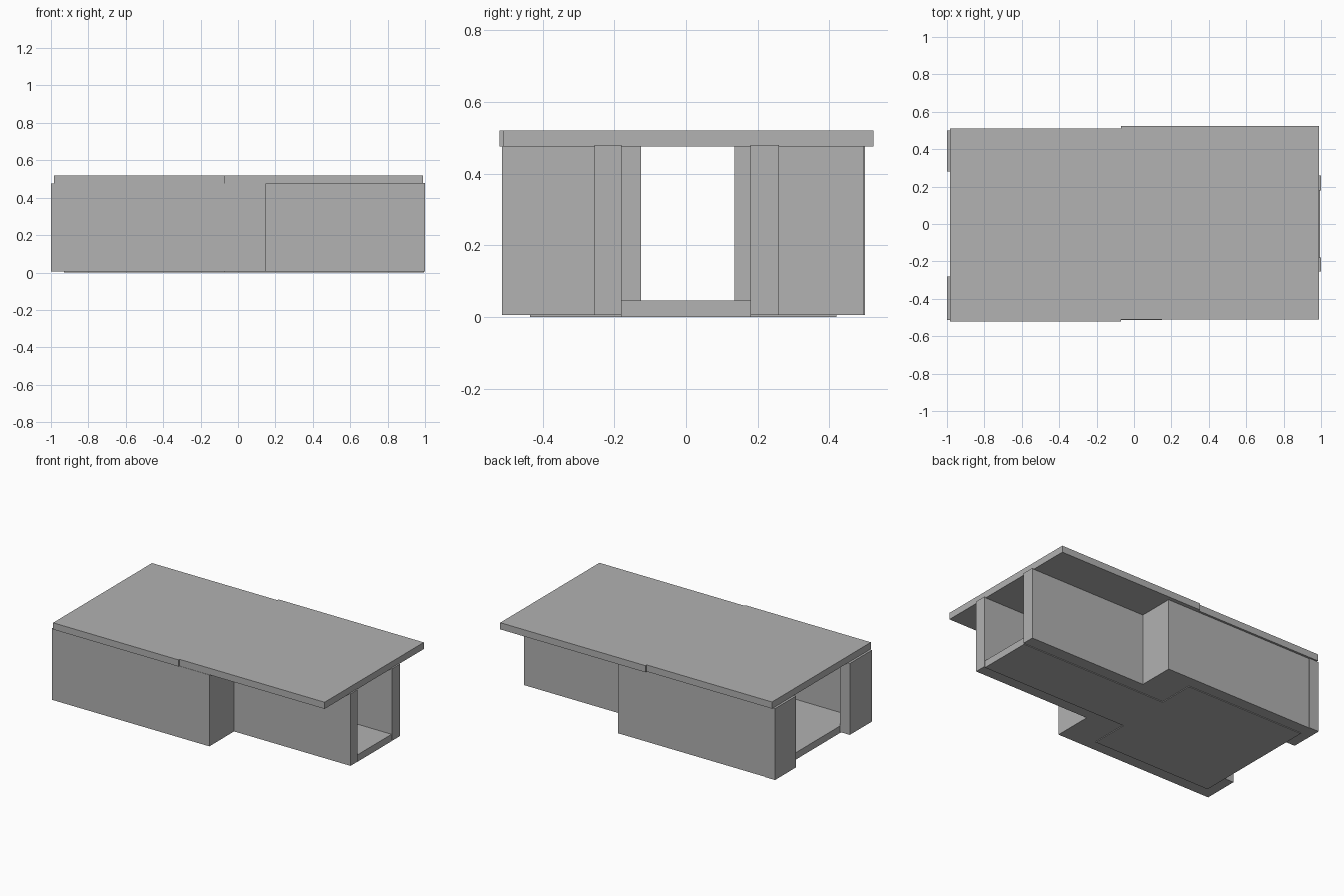
import bpy

cube = bpy.data.objects.get("Cube")
if cube:
    bpy.data.objects.remove(cube, do_unlink=True)

# One plain grey for the whole building
grey = bpy.data.materials.new("plain grey")
grey.use_nodes = True
colour = (0.445, 0.445, 0.445, 1)
grey.diffuse_color = colour
grey.node_tree.nodes["Principled BSDF"].inputs["Base Color"].default_value = colour


def box(name, x, y, z):
    """Flat-sided block given its (min, max) range along each axis."""
    bpy.ops.mesh.primitive_cube_add(size=1, location=[sum(r) / 2 for r in (x, y, z)])
    obj = bpy.context.object
    obj.name = name
    obj.scale = [r[1] - r[0] for r in (x, y, z)]
    bpy.ops.object.transform_apply(location=False, rotation=False, scale=True)
    obj.data.materials.append(grey)
    return obj


WALL = (0.005, 0.476)
NARROW = (0.005, 0.48)
FLOOR = (0.0, 0.046)
SEAM = -0.07      # where the two rooms meet
STEP = 0.15       # where the wide room ends outside
INNER = -0.93     # inside face of the wide end wall

# Floors
box("wide_floor", (INNER, SEAM), (-0.435, 0.42), FLOOR)
box("narrow_floor", (SEAM, 0.995), (-0.18, 0.18), FLOOR)

# Wide room: long walls and the end wall either side of its opening
box("wide_front_wall", (INNER, SEAM), (-0.513, -0.435), WALL)
box("wide_back_wall", (INNER, SEAM), (0.42, 0.496), WALL)
box("end_wall_front", (-1.0, INNER), (-0.513, -0.28), WALL)
box("end_wall_back", (-1.0, INNER), (0.28, 0.5), WALL)

# Thick cross wall either side of the inner doorway
box("cross_wall_front", (SEAM, STEP), (-0.513, -0.125), WALL)
box("cross_wall_back", (SEAM, STEP), (0.135, 0.496), WALL)

# Narrow room walls
box("narrow_front_wall", (STEP, 1.0), (-0.255, -0.18), NARROW)
box("narrow_back_wall", (STEP, 1.0), (0.18, 0.26), NARROW)

# Two roof slabs, slightly offset from one another
box("wide_roof", (-0.985, SEAM), (-0.521, 0.51), (0.476, 0.52))
box("narrow_roof", (SEAM, 0.99), (-0.511, 0.523), (0.476, 0.52))
